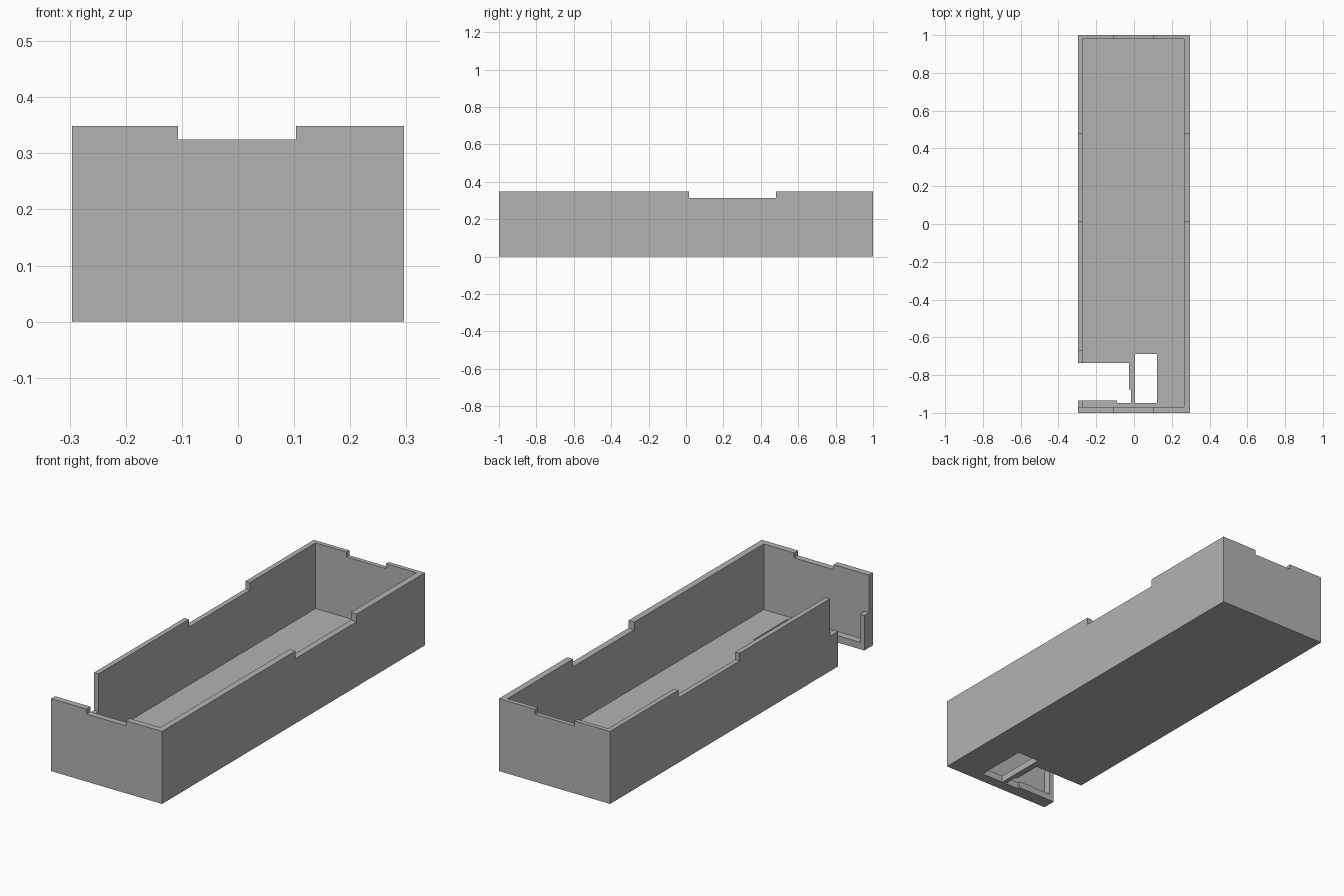
import bpy
import bmesh

if "Cube" in bpy.data.objects:
    bpy.data.objects.remove(bpy.data.objects["Cube"], do_unlink=True)

HALF_W, HALF_L, HEIGHT = 0.296, 1.0, 0.349
FLOOR, LEDGE = 0.033, 0.168
OVER = 0.1  # how far cutters reach past the outer surfaces

plastic = bpy.data.materials.new("grey plastic")
plastic.use_nodes = True
grey = (0.45, 0.45, 0.45, 1)
plastic.diffuse_color = grey
plastic.node_tree.nodes["Principled BSDF"].inputs["Base Color"].default_value = grey


def box(name, x, y, z):
    """Box spanning the given (low, high) ranges."""
    bm = bmesh.new()
    bmesh.ops.create_cube(bm, size=1)
    for v in bm.verts:
        v.co = [r[0] if c < 0 else r[1] for c, r in zip(v.co, (x, y, z))]
    mesh = bpy.data.meshes.new(name)
    bm.to_mesh(mesh)
    bm.free()
    obj = bpy.data.objects.new(name, mesh)
    bpy.context.collection.objects.link(obj)
    obj.data.materials.append(plastic)
    return obj


tray = box("tray", (-HALF_W, HALF_W), (-HALF_L, HALF_L), (0, HEIGHT))

across = (-HALF_W - OVER, HALF_W + OVER)
along = (-HALF_L - OVER, HALF_L + OVER)
through = (-OVER, FLOOR + 0.02)
top = HEIGHT + OVER
outside = -HALF_W - OVER

cuts = {
    # Hollow inside and shallow rim notches
    "cavity": ((-0.272, 0.265), (-0.97, 0.979), (FLOOR, top)),
    "side_notches": (across, (0.015, 0.48), (0.312, top)),
    "end_notches": ((-0.107, 0.103), along, (0.325, top)),
    # Stepped opening in one long wall
    "upper_wall_gap": ((outside, -0.2), (-0.97, -0.672), (LEDGE, top)),
    "lower_wall_gap": ((outside, -0.2), (-0.934, -0.735), (-OVER, LEDGE + 0.02)),
    # Floor openings
    "floor_gap": ((-0.25, -0.026), (-0.934, -0.735), through),
    "floor_gap_corner": ((-0.09, -0.016), (-0.947, -0.875), through),
    "floor_window": ((0.005, 0.123), (-0.947, -0.688), through),
}

cutters = []
for name, ranges in cuts.items():
    cutter = box(name + "_cutter", *ranges)
    cutter.hide_render = True
    cutters.append(cutter)
    mod = tray.modifiers.new(name, "BOOLEAN")
    mod.operation = "DIFFERENCE"
    mod.solver = "EXACT"
    mod.object = cutter

# Bake the cuts and discard the cutters
bpy.context.view_layer.update()
evaluated = tray.evaluated_get(bpy.context.evaluated_depsgraph_get())
result = bpy.data.meshes.new_from_object(evaluated)
tray.modifiers.clear()
tray.data = result
for cutter in cutters:
    bpy.data.objects.remove(cutter, do_unlink=True)

result.materials.clear()
result.materials.append(plastic)
for poly in result.polygons:
    poly.material_index = 0
    poly.use_smooth = False
